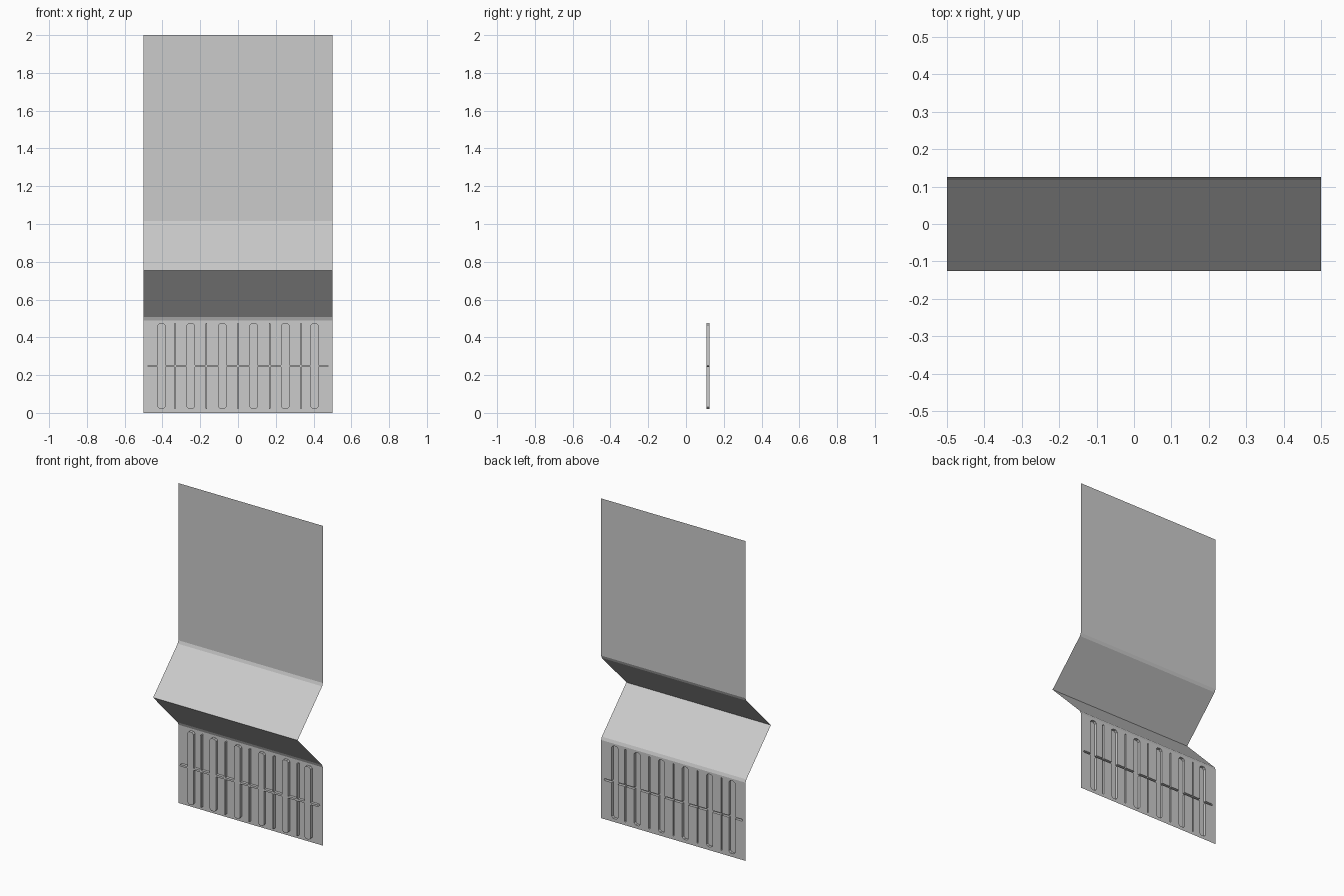
import bpy, bmesh

cube = bpy.data.objects.get("Cube")
if cube:
    bpy.data.objects.remove(cube, do_unlink=True)

grey = bpy.data.materials.new("plain_grey")
grey.use_nodes = True
colour = (0.6, 0.6, 0.6, 1)
grey.diffuse_color = colour
grey.node_tree.nodes["Principled BSDF"].inputs["Base Color"].default_value = colour

HALF = 0.5        # half the sheet width
BACK = 0.125      # y of the flat panels
SEAM = 0.489      # height where the ribbed panel meets the fold
DEPTH = 0.017     # how far the ribs are pressed forward
MID = 0.248       # height of the cross bar


def finish(name, bm):
    mesh = bpy.data.meshes.new(name)
    bm.to_mesh(mesh)
    bm.free()
    mesh.materials.append(grey)
    obj = bpy.data.objects.new(name, mesh)
    bpy.context.collection.objects.link(obj)
    return obj


# Folded upper sheet: a side profile swept across the width
profile = [(BACK, SEAM), (0.1176, 0.507), (-BACK, 0.754),
           (0.1176, 0.999), (BACK, 1.017), (BACK, 2)]
bm = bmesh.new()
rows = [[bm.verts.new((x, y, z)) for x in (-HALF, HALF)] for y, z in profile]
for low, high in zip(rows, rows[1:]):
    bm.faces.new((low[0], low[1], high[1], high[0]))
finish("folded_sheet", bm)


# Rib outline: alternating wide and narrow ribs joined by one cross bar
def rib_outline():
    bar, reach, half_height = 0.006, 0.48, 0.227
    wide, narrow = 0.0215, 0.004
    centres = [-0.405, -0.333, -0.25, -0.167, -0.083, 0,
               0.083, 0.167, 0.25, 0.333, 0.405]
    upper = [(-reach + bar, bar)]
    for i, x in enumerate(centres):
        w = narrow if i % 2 else wide
        c = w * 0.5
        upper += [(x - w, bar), (x - w, half_height - c), (x - c, half_height),
                  (x + c, half_height), (x + w, half_height - c), (x + w, bar)]
    upper.append((reach - bar, bar))
    lower = [(x, -z) for x, z in reversed(upper)]
    return [(-reach, 0)] + upper + [(reach, 0)] + lower


# Ribbed lower panel: flat plate with a hole, walls, and a raised floor
bm = bmesh.new()


def loop(points, y):
    verts = [bm.verts.new((x, y, z)) for x, z in points]
    edges = [bm.edges.new((a, b)) for a, b in zip(verts, verts[1:] + verts[:1])]
    return verts, edges


outline = [(x, z + MID) for x, z in rib_outline()]
border, border_edges = loop([(-HALF, 0), (HALF, 0), (HALF, SEAM), (-HALF, SEAM)], BACK)
rim, rim_edges = loop(outline, BACK)
bmesh.ops.triangle_fill(bm, edges=border_edges + rim_edges, use_beauty=True,
                        normal=(0, -1, 0))
floor, floor_edges = loop(outline, BACK - DEPTH)
bmesh.ops.triangle_fill(bm, edges=floor_edges, use_beauty=True, normal=(0, -1, 0))
for i in range(len(rim)):
    j = (i + 1) % len(rim)
    bm.faces.new((rim[i], rim[j], floor[j], floor[i]))
bmesh.ops.recalc_face_normals(bm, faces=bm.faces)
bmesh.ops.dissolve_limit(bm, angle_limit=0.01, verts=bm.verts, edges=bm.edges)
bm.faces.ensure_lookup_table()
# Face the panel forward
largest = max(bm.faces, key=lambda f: f.calc_area())
if largest.normal.y > 0:
    bmesh.ops.reverse_faces(bm, faces=bm.faces)
finish("ribbed_panel", bm)
